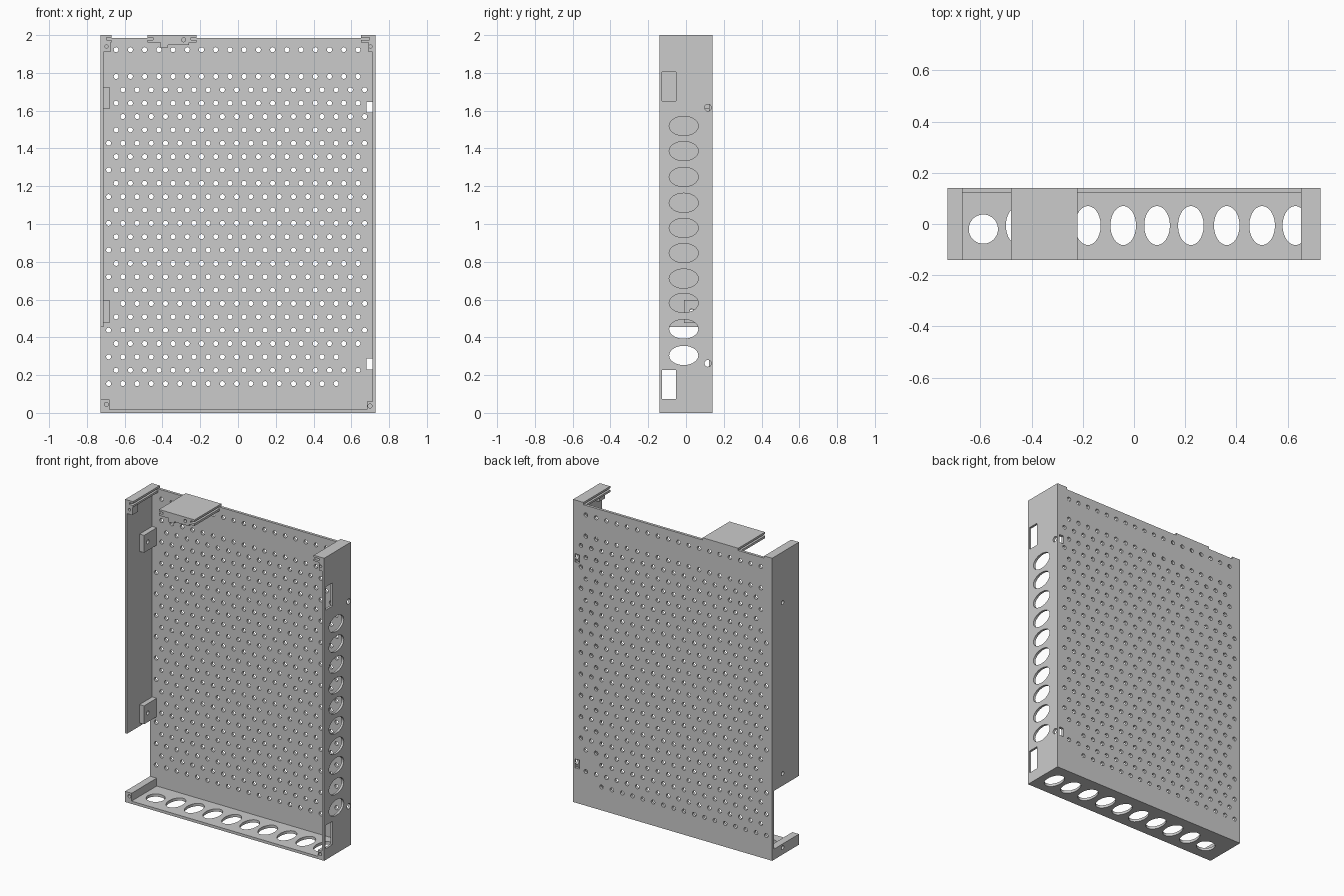
import bpy, bmesh
from math import sin, cos, pi

if "Cube" in bpy.data.objects:
    bpy.data.objects.remove(bpy.data.objects["Cube"])

X, Y, T = 0.728, 0.14, 0.018          # half width, half depth, sheet thickness
XI, YI, W = 0.713, 0.122, 0.015       # inner side face, inner back face, wall thickness


def ring(cu, cv, ru, rv=None, n=12):
    rv = rv or ru
    return [(cu + ru * cos(2 * pi * i / n), cv + rv * sin(2 * pi * i / n)) for i in range(n)]


def rect(u0, u1, v0, v1):
    return [(u0, v0), (u1, v0), (u1, v1), (u0, v1)]


def plate(name, axis, lo, hi, outline, holes=()):
    """Flat outline with holes, extruded from lo to hi along the axis."""
    cu = bpy.data.curves.new(name, 'CURVE')
    cu.dimensions, cu.fill_mode, cu.extrude = '2D', 'BOTH', (hi - lo) / 2
    for loop in [outline, *holes]:
        s = cu.splines.new('POLY')
        s.points.add(len(loop) - 1)
        for p, (u, v) in zip(s.points, loop):
            p.co = (u, v, 0, 1)
        s.use_cyclic_u, s.use_smooth = True, False
    tmp = bpy.data.objects.new(name + "_curve", cu)
    bpy.context.collection.objects.link(tmp)
    bpy.context.view_layer.update()
    me = bpy.data.meshes.new_from_object(tmp.evaluated_get(bpy.context.evaluated_depsgraph_get()))
    bpy.data.objects.remove(tmp)
    mid = (lo + hi) / 2
    bm = bmesh.new()
    bm.from_mesh(me)
    for v in bm.verts:
        a, b, c = v.co
        c += mid
        v.co = {'x': (c, a, b), 'y': (a, c, b), 'z': (a, b, c)}[axis]
    bmesh.ops.remove_doubles(bm, verts=bm.verts, dist=1e-5)
    bmesh.ops.recalc_face_normals(bm, faces=bm.faces)
    for f in bm.faces:
        f.smooth = False
    bm.to_mesh(me)
    bm.free()
    me.name = name
    ob = bpy.data.objects.new(name, me)
    bpy.context.collection.objects.link(ob)
    return ob


# perforated back panel: staggered rows of small holes
holes = []
for k in range(26):
    if k == 24:
        continue
    z = 0.155 + 0.0707 * k
    first = -0.685 if k % 2 == 0 else -0.645
    count = 17 if k in (0, 2) else 19 if k % 2 == 0 else 18
    for i in range(count):
        if i == 0 and k % 2 == 0 and (0.47 < z < 0.61 or 1.56 < z < 1.74):
            continue                  # hidden by the hinge blocks
        holes.append(ring(first + 0.0753 * i, z, 0.0135))
back = [(-XI, T), (XI, T)]
for z0, z1 in ((0.23, 0.288), (1.59, 1.645)):      # latch notches by the right wall
    back += [(XI, z0), (0.68, z0), (0.68, z1), (XI, z1)]
back += [(XI, 2), (0.652, 2), (0.652, 1.985), (-0.22, 1.985), (-0.22, 2),
         (-0.48, 2), (-0.48, 1.985), (-0.67, 1.985), (-0.67, 2), (-XI, 2)]
plate("back_panel", 'y', YI, Y, back, holes)

# floor with cable holes
floor_x = [-0.45, -0.315, -0.18, -0.042, 0.09, 0.222, 0.362, 0.5, 0.63]
plate("floor", 'z', 0, T, rect(-X, X, -Y, Y),
      [ring(-0.588, -0.02, 0.057, n=40)] + [ring(x, -0.006, 0.05, 0.076, 40) for x in floor_x])

# right wall with cable holes, slots and latch holes
side_z = [0.304, 0.444, 0.582, 0.711, 0.846, 0.979, 1.112, 1.249, 1.386, 1.519]
plate("right_wall", 'x', XI, X, rect(-Y, Y, T, 2),
      [ring(-0.012, z, 0.077, 0.051, 40) for z in side_z]
      + [rect(-0.127, -0.053, a, b) for a, b in ((0.074, 0.228), (1.651, 1.804))]
      + [ring(0.116, z, 0.018, n=16) for z in (0.262, 1.616)])

# left wall with the large opening near the bottom
plate("left_wall", 'x', -X, -XI,
      [(-Y, T), (Y, T), (Y, 2), (-Y, 2), (-Y, 0.455), (YI, 0.455), (YI, 0.07), (-Y, 0.07)],
      [ring(0.03, z, 0.013) for z in (0.045, 0.535, 1.665)])

# hinge blocks inside the left wall
for n, (z0, z1) in {"lower": (0.476, 0.598), "upper": (1.61, 1.725)}.items():
    plate(n + "_hinge_block", 'x', -XI, -0.68, rect(-0.01, YI, z0, z1),
          [ring(0.03, (z0 + z1) / 2, 0.013)])

# grooved top rails, each with a screw block at the front
for side, inner, body in ((-1, 0.67, 0.675), (1, 0.652, 0.69)):
    n = "left" if side < 0 else "right"
    prof = [(XI, 2), (inner, 2), (inner, 1.987), (0.695, 1.987), (0.695, 1.975),
            (inner, 1.975), (inner, 1.962), (XI, 1.962)]
    plate(n + "_top_rail", 'y', -Y, YI, [(side * u, v) for u, v in prof])
    plate(n + "_top_screw_block", 'y', -Y, -0.08,
          [(side * u, v) for u, v in rect(body, XI, 1.91, 1.962)],
          [ring(side * (0.696 if side < 0 else 0.702), 1.94, 0.009)])

# bottom corner blocks
hole = [ring(-0.697, 0.045, 0.011)]
plate("left_bottom_screw_block", 'y', -Y, -0.08, rect(-XI, -0.68, T, 0.07), hole)
plate("left_bottom_bar", 'y', -0.08, YI, rect(-XI, -0.68, T, 0.07))
plate("right_bottom_screw_block", 'y', -Y, -0.08, rect(0.682, XI, T, 0.06),
      [ring(0.699, 0.037, 0.011)])

# top clip: grooved on both sides, stepped foot at the front
clip = [(-0.48, 2), (-0.48, 1.987), (-0.45, 1.987), (-0.45, 1.975), (-0.48, 1.975),
        (-0.48, 1.96), (-0.22, 1.96), (-0.22, 1.975), (-0.25, 1.975), (-0.25, 1.987),
        (-0.22, 1.987), (-0.22, 2)]
plate("top_clip_front", 'y', -Y, -0.08, clip, [ring(-0.288, 1.975, 0.011)])
plate("top_clip", 'y', -0.08, YI, clip)
plate("top_clip_foot", 'y', -Y, -0.08,
      [(-0.41, 1.96), (-0.41, 1.935), (-0.37, 1.935), (-0.37, 1.948), (-0.26, 1.948), (-0.26, 1.96)])
